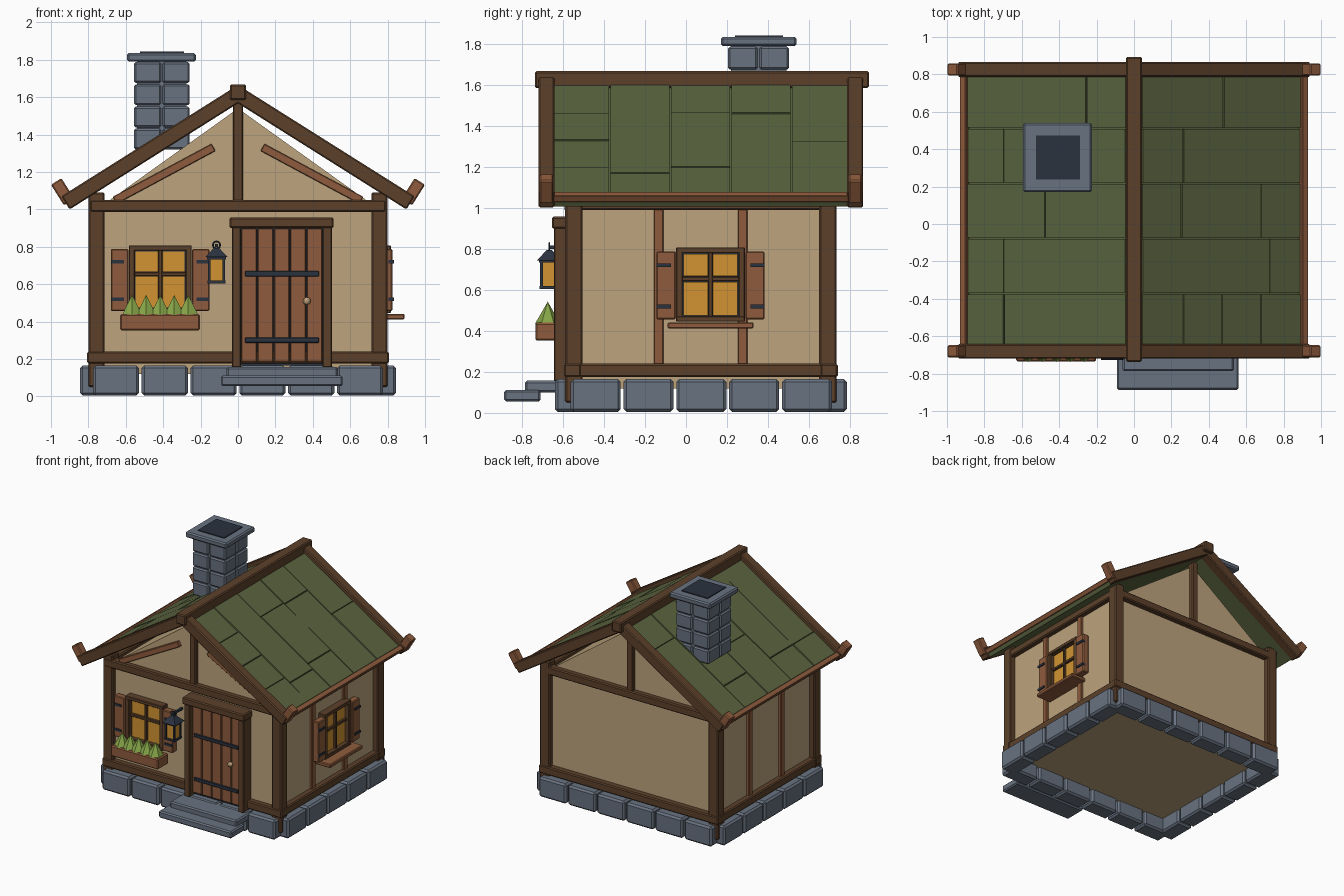
import bpy, bmesh, math
from mathutils import Matrix, Vector

if "Cube" in bpy.data.objects:
    bpy.data.objects.remove(bpy.data.objects["Cube"])


def mat(name, hexcol):
    c = [int(hexcol[i:i + 2], 16) / 255 for i in (0, 2, 4)]
    m = bpy.data.materials.new(name)
    m.diffuse_color = [v / 12.92 if v < .04 else ((v + .055) / 1.055) ** 2.4 for v in c] + [1]
    m.use_nodes = True
    m.node_tree.nodes["Principled BSDF"].inputs["Base Color"].default_value = m.diffuse_color
    return m


DARK = mat("dark timber", "5c402a")
WOOD = mat("light timber", "8f5c3d")
PLASTER = mat("plaster", "bda47d")
STONE = mat("grey stone", "687280")
ROOF = mat("moss green roof", "5b6540")
GLOW = mat("amber glass", "d29432")
IRON = mat("dark iron", "2a323f")
LEAF = mat("leaf green", "86a548")
KNOB = mat("pale brass", "c8a982")
I = Matrix.Identity(4)


def finish(name, bm, m, bevel=0):
    bmesh.ops.recalc_face_normals(bm, faces=bm.faces)
    me = bpy.data.meshes.new(name)
    bm.to_mesh(me)
    bm.free()
    me.materials.append(m)
    ob = bpy.data.objects.new(name, me)
    bpy.context.collection.objects.link(ob)
    if bevel:
        b = ob.modifiers.new("bevel", 'BEVEL')
        b.width, b.segments = bevel, 1
    return ob


def boxes(name, items, m, bevel=0, M=I):
    """Boxes given as (x0, x1, y0, y1, z0, z1), joined in one object."""
    bm = bmesh.new()
    for x0, x1, y0, y1, z0, z1 in items:
        T = Matrix.Translation(((x0 + x1) / 2, (y0 + y1) / 2, (z0 + z1) / 2))
        S = Matrix.Diagonal((x1 - x0, y1 - y0, z1 - z0, 1))
        bmesh.ops.create_cube(bm, size=1, matrix=M @ T @ S)
    return finish(name, bm, m, bevel)


def cone(name, spots, r0, r1, h, n, m, rot=0):
    """Cones or prisms standing on the given base points."""
    bm = bmesh.new()
    for p in spots:
        bmesh.ops.create_cone(bm, cap_ends=True, segments=n, radius1=r0, radius2=r1, depth=h,
                              matrix=Matrix.Translation(Vector(p) + Vector((0, 0, h / 2)))
                              @ Matrix.Rotation(rot, 4, 'Z'))
    return finish(name, bm, m)


# plastered body with gables
bm = bmesh.new()
f = bm.faces.new([bm.verts.new((x, -.55, z)) for x, z in
                  ((-.755, .12), (.755, .12), (.755, 1.0), (0, 1.54), (-.755, 1.0))])
ext = bmesh.ops.extrude_face_region(bm, geom=[f])
bmesh.ops.translate(bm, verts=[v for v in ext['geom'] if isinstance(v, bmesh.types.BMVert)], vec=(0, 1.24, 0))
finish("walls", bm, PLASTER)

# foundation stones with open corners
stones = []
for i in range(6):
    x = -.783 + .261 * i
    stones += [(x + .007, x + .254, y, y + .14, .005, .165) for y in (-.64, .645)]
for i in range(5):
    y = -.57 + .258 * i
    stones += [(x, x + .14, y + .007, y + .251, .005, .165) for x in (-.845, .705)]
boxes("foundation_stones", stones, STONE, .014)

# timber frame
boxes("corner_posts", [(x, x + .087, y, y + .085, .05, 1.09)
                       for x in (-.8, .713) for y in (-.59, .65)], DARK, .008)
boxes("sill_beams", [(-.806, .806, y, y + .085, .175, .24) for y in (-.596, .656)]
      + [(x, x + .08, -.59, .735, .175, .24) for x in (-.802, .722)], DARK, .008)
boxes("top_beams", [(-.79, .79, y, y + .07, .985, 1.05) for y in (-.594, .664)]
      + [(x, x + .07, -.58, .72, .99, 1.05) for x in (-.795, .725)], DARK, .008)
boxes("gable_posts", [(-.027, .027, y, y + .06, 1.04, 1.6) for y in (-.585, .665)], DARK, .006)
boxes("side_studs", [(x, x + .03, y, y + .047, .23, 1.0)
                     for x in (-.775, .745) for y in (-.157, .253)], WOOD, .004)
for s in (-1, 1):
    M = Matrix.Translation((s * .395, 0, 1.19)) @ Matrix.Rotation(s * math.radians(28.2), 4, 'Y')
    boxes("gable_brace", [(-.3, .3, -.578, -.54, -.022, .022)], WOOD, .004, M)

# roof slopes, built in slope space: u runs down from the ridge, z is the normal
joints = {1: [(.28, .525, .77), (.825,), (.27, .77), (.28,), (.535,)],
          -1: [(.79,), (.79,), (.53,), (.79,), (.27,)]}
for s in (1, -1):
    side = "right" if s > 0 else "left"
    M = (Matrix.Translation((0, 0, 1.567)) @ Matrix.Diagonal((s, 1, 1, 1))
         @ Matrix.Rotation(math.atan(.63), 4, 'Y'))
    boxes(side + "_roof_slab", [(0, 1.05, -.66, .8, 0, .034)], ROOF, 0, M)
    tiles = []
    for i, cuts in enumerate(joints[s]):
        y = -.667 + .295 * i
        ends = (.02,) + cuts + (1.022,)
        for k, (a, b) in enumerate(zip(ends, ends[1:])):
            tiles.append((a + .003, b - .003, y + .004, y + .291, .03, .05 + .004 * ((i + k) % 2)))
    boxes(side + "_roof_shingles", tiles, ROOF, 0, M)
    boxes(side + "_eave_strip", [(1.02, 1.06, -.66, .8, .03, .068)], WOOD, .004, M)
    boxes(side + "_barge_boards", [(-.03, 1.064, y, y + .078, 0, .083) for y in (-.72, .787)], DARK, .007, M)
    boxes(side + "_barge_ends", [(1.012, 1.078, y, y + .066, .035, .165) for y in (-.714, .793)], WOOD, .007, M)
boxes("ridge_beam", [(-.043, .043, -.737, .893, 1.585, 1.668)], DARK, .008)

# chimney
bricks = []
for k in range(4):
    z = 1.32 + .1185 * k
    for x in (-.556, -.403):
        for y in (.205, .358):
            bricks.append((x, x + .145, y, y + .145, z, z + .112))
boxes("chimney_bricks", bricks, STONE, .01)
boxes("chimney_core", [(-.54, -.275, .22, .49, 1.33, 1.8)], STONE)
boxes("chimney_cap", [(-.594, -.225, .17, .54, 1.79, 1.836)], STONE, .01)
boxes("chimney_opening", [(-.525, -.29, .238, .473, 1.835, 1.843)], IRON)


# windows: local x across, -y outward from the wall
def window(name, M):
    boxes(name + "_backing", [(-.15, .15, -.02, .02, .46, .79)], IRON, 0, M)
    boxes(name + "_panes", [(x, x + .118, -.028, -.015, z, z + h) for x in (-.131, .013)
                            for z, h in ((.475, .165), (.668, .108))], GLOW, 0, M)
    boxes(name + "_frame", [(x, x + .032, -.06, .02, .445, .808) for x in (-.168, .136)]
          + [(-.168, .168, -.062, .02, z, z + .028) for z in (.445, .78)]
          + [(-.011, .011, -.045, .02, .46, .79), (-.15, .15, -.043, .02, .643, .665)], DARK, .004, M)
    boxes(name + "_shutters", [(x, x + .094, -.07, -.015, .457, .788) for x in (-.264, .17)], WOOD, .006, M)
    boxes(name + "_hinges", [(x, x + .07, -.078, -.05, z, z + .018)
                             for x in (-.264, .194) for z in (.51, .712)], IRON, 0, M)


FRONT = Matrix.Translation((-.416, -.55, 0))
RIGHT = Matrix.Translation((.755, .12, 0)) @ Matrix.Rotation(math.pi / 2, 4, 'Z')
window("front_window", FRONT)
window("right_window", RIGHT)
boxes("right_window_sill", [(-.21, .21, -.135, 0, .412, .442)], WOOD, .006, RIGHT)

# flower box
boxes("flower_box", [(-.63, -.203, -.735, -.6, .353, .44)], WOOD, .008)
cone("flower_box_plants", [(-.566 + .075 * i, -.675, .435) for i in range(5)], .062, 0, .108, 6, LEAF)

# door
boxes("door_jambs", [(x, x + .05, -.645, -.54, .155, .91) for x in (-.033, .452)], DARK, .006)
boxes("door_lintel", [(-.045, .51, -.655, -.54, .9, .958)], DARK, .008)
boxes("door_backing", [(.01, .46, -.585, -.54, .165, .9)], IRON)
boxes("door_planks", [(.018 + .0875 * i, .1 + .0875 * i, -.61, -.57, .185, .898)
                      for i in range(5)], WOOD, .004)
boxes("door_straps", [(.037, .433, -.62, -.6, z, z + .028) for z in (.287, .642)], IRON, .003)
bm = bmesh.new()
bmesh.ops.create_icosphere(bm, subdivisions=2, radius=.021, matrix=Matrix.Translation((.368, -.625, .51)))
finish("door_knob", bm, KNOB)

# steps
boxes("upper_step", [(-.062, .535, -.787, -.58, .1, .157)], STONE, .01)
boxes("lower_step", [(-.092, .56, -.888, -.71, .055, .112)], STONE, .01)

# lantern
LX, LY = -.115, -.667
boxes("lantern_glass", [(LX - .036, LX + .036, LY - .036, LY + .036, .618, .735)], GLOW)
boxes("lantern_frame", [(LX + a - .007, LX + a + .007, LY + b - .007, LY + b + .007, .61, .745)
                        for a in (-.038, .038) for b in (-.038, .038)]
      + [(LX - .047, LX + .047, LY - .047, LY + .047, .605, .62),
         (LX - .05, LX + .05, LY - .05, LY + .05, .733, .745)], IRON)
cone("lantern_roof", [(LX, LY, .745)], .085, .018, .05, 4, IRON, math.pi / 4)
boxes("lantern_bracket", [(LX - .008, LX + .008, LY, -.54, .8, .816)], IRON)
bpy.ops.mesh.primitive_torus_add(major_segments=12, minor_segments=6, major_radius=.019, minor_radius=.005,
                                 location=(LX, LY, .81), rotation=(math.pi / 2, 0, 0))
ring = bpy.context.object
ring.name = "lantern_ring"
ring.data.materials.append(IRON)
